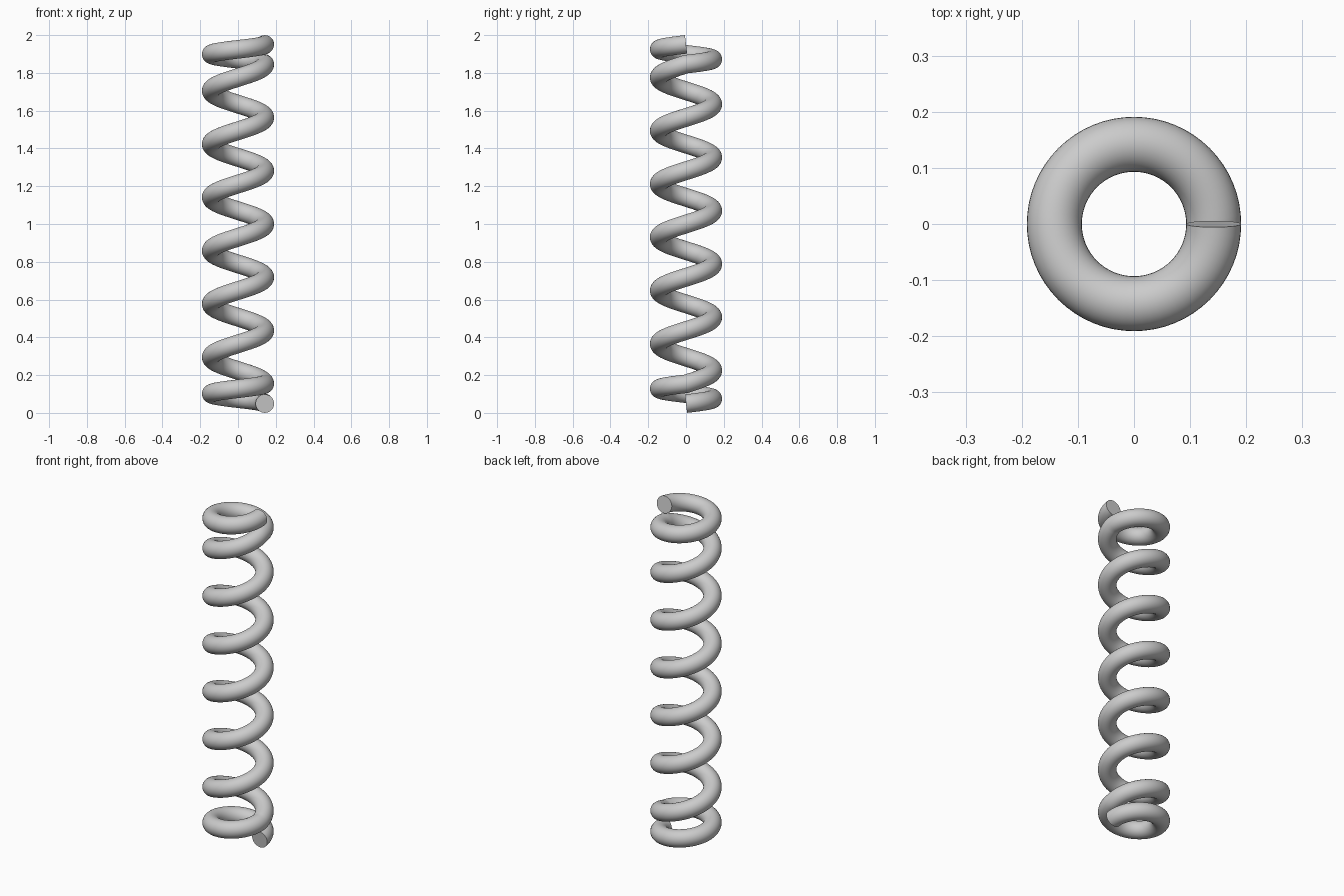
import bpy, bmesh, math
from mathutils import Vector

if "Cube" in bpy.data.objects:
    bpy.data.objects.remove(bpy.data.objects["Cube"])

COIL_R, WIRE_R = 0.142, 0.049      # coil centre-line radius, wire radius
TURNS, STEPS, SIDES = 8, 64, 32
CLOSED_PITCH = 0.105               # rise of the tight first and last turns
Z0, Z1 = 0.049, 1.951
OPEN_PITCH = (Z1 - Z0 - 2 * CLOSED_PITCH) / (TURNS - 2)


def height(t):
    """Centre-line height after t turns: tight, open, tight."""
    first = min(t, 1)
    middle = min(max(t - 1, 0), TURNS - 2)
    last = max(t - (TURNS - 1), 0)
    return Z0 + CLOSED_PITCH * (first + last) + OPEN_PITCH * middle


def centre(t):
    a = 2 * math.pi * t
    return Vector((COIL_R * math.cos(a), COIL_R * math.sin(a), height(t)))


# coil wire: circle swept along the helix, square to the path
bm = bmesh.new()
rings = []
count = TURNS * STEPS
for i in range(count + 1):
    t = i / STEPS
    tangent = (centre(min(t + 1 / STEPS, TURNS)) - centre(max(t - 1 / STEPS, 0)))
    a = 2 * math.pi * t
    radial = Vector((math.cos(a), math.sin(a), 0))
    if i in (0, count):            # exact direction at the cut ends
        tangent = Vector((-math.sin(a), math.cos(a), CLOSED_PITCH / (2 * math.pi * COIL_R)))
    up = radial.cross(tangent.normalized()).normalized()
    ring = []
    for k in range(SIDES):
        b = 2 * math.pi * k / SIDES
        ring.append(bm.verts.new(centre(t) + WIRE_R * (math.cos(b) * radial + math.sin(b) * up)))
    rings.append(ring)
for r0, r1 in zip(rings, rings[1:]):
    for k in range(SIDES):
        j = (k + 1) % SIDES
        bm.faces.new((r0[k], r0[j], r1[j], r1[k]))

# flat cut ends
bm.faces.new(rings[0])
bm.faces.new(rings[-1])
bmesh.ops.recalc_face_normals(bm, faces=bm.faces[:])

mesh = bpy.data.meshes.new("coil_spring")
bm.to_mesh(mesh)
bm.free()
spring = bpy.data.objects.new("coil_spring", mesh)
bpy.context.collection.objects.link(spring)

steel = bpy.data.materials.new("grey steel")
steel.diffuse_color = (0.6, 0.6, 0.6, 1)
steel.use_nodes = True
steel.node_tree.nodes["Principled BSDF"].inputs["Base Color"].default_value = steel.diffuse_color
mesh.materials.append(steel)

bpy.context.view_layer.objects.active = spring
spring.select_set(True)
bpy.ops.object.shade_smooth_by_angle(angle=math.radians(40))
